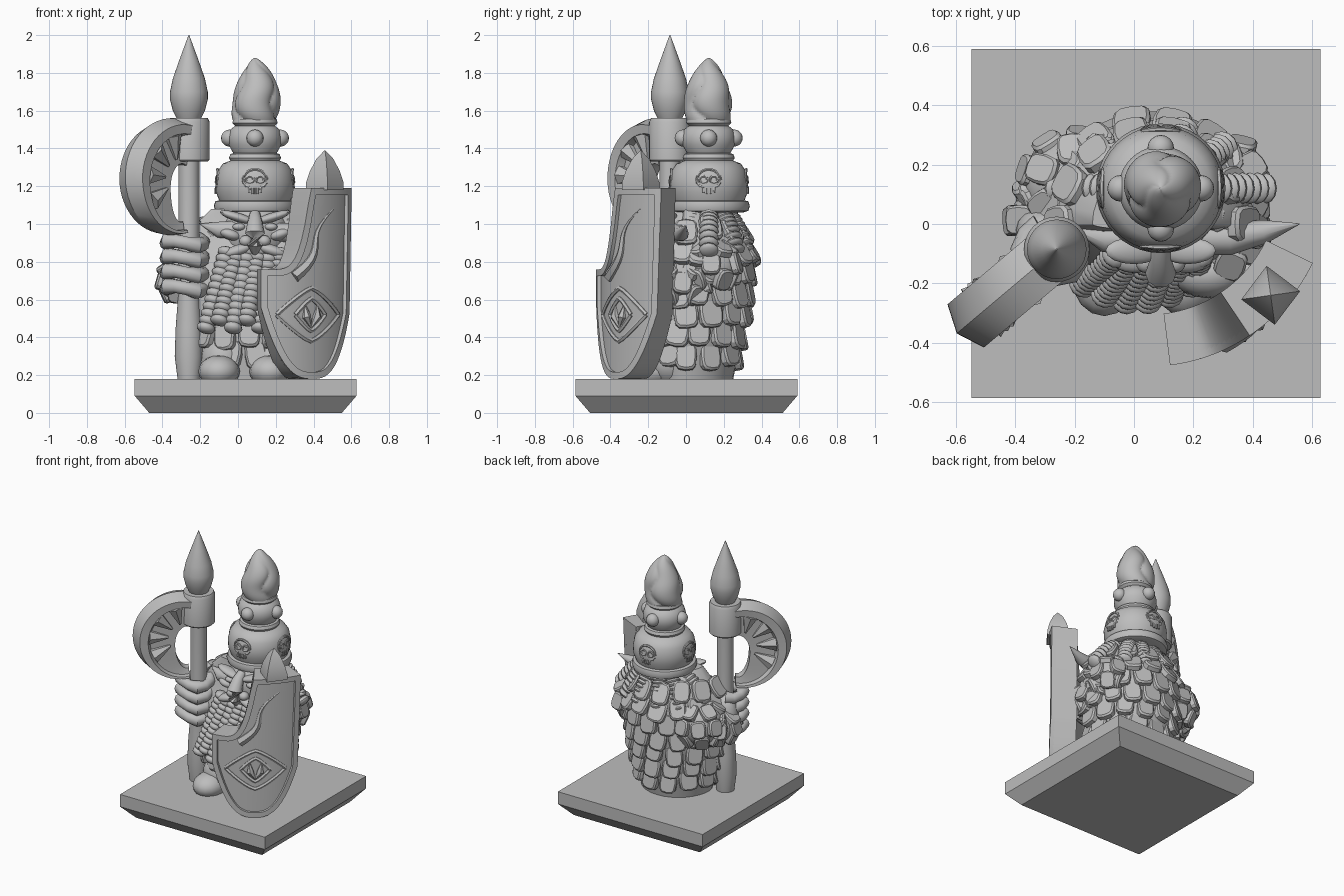
import bpy, bmesh, math, random
from math import sin, cos, pi, radians
from mathutils import Vector, Matrix

random.seed(4)
UP = Vector((0, 0, 1))
if "Cube" in bpy.data.objects:
    bpy.data.objects.remove(bpy.data.objects["Cube"])

mat = bpy.data.materials.new("plain grey")
mat.use_nodes = True
grey = (0.51, 0.51, 0.51, 1)
mat.diffuse_color = grey
mat.node_tree.nodes["Principled BSDF"].inputs["Base Color"].default_value = grey


def finish(name, bm, angle=40):
    bmesh.ops.recalc_face_normals(bm, faces=bm.faces)
    mesh = bpy.data.meshes.new(name)
    bm.to_mesh(mesh)
    bm.free()
    mesh.materials.append(mat)
    ob = bpy.data.objects.new(name, mesh)
    bpy.context.collection.objects.link(ob)
    if angle:
        bpy.ops.object.select_all(action="DESELECT")
        ob.select_set(True)
        bpy.context.view_layer.objects.active = ob
        bpy.ops.object.shade_smooth_by_angle(angle=radians(angle))


def loft(bm, rings):
    """Skin closed rings and cap both ends."""
    rows = [[bm.verts.new(p) for p in ring] for ring in rings]
    for a, b in zip(rows, rows[1:]):
        for i in range(len(a)):
            j = (i + 1) % len(a)
            bm.faces.new((a[i], a[j], b[j], b[i]))
    bm.faces.new(rows[0])
    bm.faces.new(rows[-1])


def lathe(bm, x, y, profile, sides=32, turn=0.0):
    loft(bm, [[(x + r * cos(turn + 2 * pi * i / sides), y + r * sin(turn + 2 * pi * i / sides), z)
               for i in range(sides)] for r, z in profile])


def tube(bm, points, radii, sides=10):
    pts = [Vector(p) for p in points]
    rings = []
    for i, p in enumerate(pts):
        d = pts[min(i + 1, len(pts) - 1)] - pts[max(i - 1, 0)]
        q = d.to_track_quat("Z", "Y")
        r = radii[i] if isinstance(radii, (list, tuple)) else radii
        rings.append([p + q @ Vector((r * cos(2 * pi * k / sides), r * sin(2 * pi * k / sides), 0))
                      for k in range(sides)])
    loft(bm, rings)


def blob(bm, c, size, rot=None, seg=16):
    m = Matrix.Translation(c) @ (rot or Matrix()) @ Matrix.Diagonal((*size, 1))
    bmesh.ops.create_uvsphere(bm, u_segments=seg, v_segments=seg // 2 + 2, radius=1, matrix=m)


def plate(bm, pos, normal, w, h, t=0.02, tilt=0.2):
    """One rounded scale, lifted at its lower edge."""
    n = Vector(normal).normalized()
    right = UP.cross(n).normalized()
    right = Matrix.Rotation(random.uniform(-0.15, 0.15), 3, n) @ right
    up = (n.cross(right) - n * tilt).normalized()
    n = right.cross(up)
    shape = []
    for k in range(12):
        c, s = cos(2 * pi * k / 12), sin(2 * pi * k / 12)
        shape.append((math.copysign(abs(c) ** 0.6, c) * w, math.copysign(abs(s) ** 0.6, s) * h))
    loft(bm, [[Vector(pos) + right * a * f + up * b * f + n * d for a, b in shape]
              for f, d in ((1, -t), (1, t * 0.5), (0.85, t))])


def braid(bm, a, b, r, n, sag=0.0):
    """Rope of overlapping rings."""
    a, b = Vector(a), Vector(b)
    rot = (b - a).to_track_quat("Z", "Y").to_matrix().to_4x4()
    for i in range(n):
        f = i / (n - 1)
        blob(bm, a.lerp(b, f) + UP * sag * sin(pi * f), (r, r, (b - a).length / n * 0.85), rot, 12)


# Chamfered square base
bm = bmesh.new()
loft(bm, [[(0.04 + sx * h, 0.002 + sy * h, z) for sx, sy in ((-1, -1), (1, -1), (1, 1), (-1, 1))]
          for h, z in ((0.51, 0), (0.587, 0.09), (0.587, 0.18))])
finish("base", bm, 0)

# Staff, collar and finial
SX, SY = -0.26, -0.085
bm = bmesh.new()
lathe(bm, SX, SY, [(0.06, 0.18), (0.075, 0.3), (0.07, 0.45), (0.055, 0.65), (0.055, 1.35)])
lathe(bm, SX, SY, [(0.1, 1.33), (0.11, 1.34), (0.11, 1.54), (0.1, 1.56)])
lathe(bm, SX, SY, [(0.06, 1.55), (0.085, 1.6), (0.1, 1.66), (0.1, 1.7), (0.085, 1.77),
                   (0.05, 1.87), (0.002, 2.0)])
finish("staff", bm)

# Crescent axe blade: thick rim, ridged edge, thin inner web and teeth
bm = bmesh.new()
rings, N = [], 32
for i in range(N + 1):
    a = radians(112 - 212 * i / N)
    out = Vector((0.12 + 0.32 * cos(a), 0, 1.25 + 0.31 * sin(a)))
    inn = Vector((0.08 + 0.08 * cos(a), 0, 1.19 + (0.13 if a > 0 else 0.18) * sin(a)))
    slim = 1 - 0.6 * max(0, i / N - 0.6)
    side = [(0.14, 0.095), (0.34, 0.09), (0.4, 0.05), (1, 0.04)]
    sec = [(0, 0)] + side + [(f, -t) for f, t in reversed(side)]
    rings.append([out.lerp(inn, f) + Vector((0, t * slim, 0)) for f, t in sec])
loft(bm, rings)
for s in (-1, 1):
    for deg in range(-30, 111, 35):
        a = radians(deg)
        m = (Matrix.Translation((0.1 + 0.17 * cos(a), s * 0.05, 1.24 + 0.17 * sin(a)))
             @ Matrix.Rotation(math.atan2(-cos(a), -sin(a)), 4, "Y"))
        bmesh.ops.create_cone(bm, cap_ends=True, segments=6, radius1=0.055, radius2=0.008, depth=0.13, matrix=m)
ang = math.atan2(-0.64, -0.76)
bm.transform(Matrix.Translation((SX, SY, 0)) @ Matrix.Rotation(ang, 4, "Z"))
finish("axe_blade", bm, 30)

# Cloaked body with overlapping scales
BX = 0.06
PROFILE = [(0.18, 0.25), (0.3, 0.275), (0.5, 0.32), (0.7, 0.345), (0.85, 0.35), (0.98, 0.305), (1.08, 0.2)]


def body_radius(z):
    for (z0, r0), (z1, r1) in zip(PROFILE, PROFILE[1:]):
        if z <= z1:
            return r0 + (r1 - r0) * (z - z0) / (z1 - z0)


def body_point(a, z):
    r = body_radius(z)
    front = 0.65 if z < 0.6 else max(0.1, 0.65 - 1.5 * (z - 0.6))
    return Vector((BX + r * cos(a), r * sin(a) * (front if sin(a) < 0 else 1), z))


bm = bmesh.new()
loft(bm, [[body_point(2 * pi * i / 32, z) for i in range(32)] for z, r in PROFILE])
finish("body", bm)

bm = bmesh.new()
for row in range(7):
    z = 0.31 + row * 0.11
    n = int(2 * pi * body_radius(z) / 0.13)
    for i in range(n):
        a = 2 * pi * (i + row % 2 / 2) / n
        if z > 0.5 and sin(a) < -0.35:
            continue
        plate(bm, body_point(a, z + random.uniform(-0.015, 0.015)), (cos(a), sin(a), 0.4 if z > 0.85 else 0),
              0.061 + random.uniform(-0.005, 0.005), 0.077)
finish("cloak_scales", bm, 30)

# Scaled sleeves
bm = bmesh.new()
for c, size in (((-0.2, 0.13, 0.74), (0.17, 0.17, 0.16)), ((-0.3, 0.02, 0.7), (0.11, 0.13, 0.11)),
                ((0.34, 0.12, 0.78), (0.09, 0.15, 0.13)), ((0.34, -0.03, 0.68), (0.09, 0.15, 0.1))):
    blob(bm, c, size)
    for lat in (-35, 5, 45):
        k = max(5, int(2 * pi * size[0] * cos(radians(lat)) / 0.11))
        for i in range(k):
            a, e = 2 * pi * (i + lat / 80) / k, radians(lat)
            d = Vector((cos(a) * cos(e), sin(a) * cos(e), sin(e)))
            plate(bm, Vector(c) + Vector(x * y for x, y in zip(d, size)), d, 0.052, 0.06)
finish("sleeves", bm, 30)

# Hand gripping the staff, with knuckles, and the shield hand
bm = bmesh.new()
for i in range(4):
    z = 0.66 + i * 0.08
    arc = [radians(-250 + 33 * k) for k in range(10)]
    tube(bm, [(-0.28 + 0.1 * cos(a), -0.09 + 0.085 * sin(a), z + 0.012 * sin(2 * a)) for a in arc],
         [0.036 + 0.01 * (k % 3 == 0) for k in range(10)])
blob(bm, (-0.3, -0.02, 0.76), (0.1, 0.08, 0.15))
blob(bm, (0.25, -0.17, 0.66), (0.12, 0.08, 0.09))
finish("hands", bm)

# Boots
bm = bmesh.new()
for x in (-0.1, 0.17):
    blob(bm, (x, -0.18, 0.22), (0.11, 0.13, 0.085))
    blob(bm, (x + 0.02, -0.08, 0.28), (0.12, 0.13, 0.14))
finish("boots", bm)

# Head: face, hooked nose, then brows, eyes, nostrils, cheeks and moustache
HX, HY = 0.09, 0.12
bm = bmesh.new()
blob(bm, (HX, 0.02, 0.95), (0.18, 0.14, 0.17))
tube(bm, [(HX, -0.08, 1.05), (HX, -0.13, 1.01), (HX, -0.165, 0.95), (HX, -0.165, 0.89), (HX, -0.14, 0.83)],
     [0.03, 0.04, 0.052, 0.042, 0.008])
for s in (-1, 1):
    tilt = Matrix.Rotation(-s * 0.3, 4, "Y")
    blob(bm, (HX + s * 0.09, -0.09, 1.035), (0.1, 0.045, 0.024), tilt)
    blob(bm, (HX + s * 0.085, -0.1, 0.985), (0.034, 0.025, 0.02))
    blob(bm, (HX + s * 0.05, -0.13, 0.91), (0.034, 0.035, 0.03))
    blob(bm, (HX + s * 0.13, -0.07, 0.945), (0.06, 0.05, 0.03), tilt)
    blob(bm, (HX + s * 0.09, -0.12, 0.86), (0.08, 0.045, 0.03), Matrix.Rotation(s * 0.3, 4, "Y"))
finish("face", bm)

# Long pointed ears
bm = bmesh.new()
tube(bm, [(0.18, -0.05, 0.96), (0.32, -0.05, 0.95), (0.44, -0.025, 0.95), (0.556, 0, 0.99)],
     [0.05, 0.055, 0.04, 0.002])
tube(bm, [(0, -0.05, 0.97), (-0.1, -0.05, 0.97), (-0.2, -0.02, 1.0)], [0.05, 0.045, 0.002])
finish("ears", bm)

# Ringed beard strands and hair braids
bm = bmesh.new()
for i in range(6):
    f = i / 5
    braid(bm, (HX - 0.15 + 0.28 * f, -0.1, 0.85),
          (-0.17 + 0.36 * f, -0.2 - 0.06 * sin(pi * f), 0.45 + 0.04 * (i % 2)), 0.05, 12)
finish("beard", bm)
bm = bmesh.new()
for deg in (-40, 0, 45, 75, 105, 135, 180, 220):
    a = radians(deg)
    reach = 0.35 if abs(cos(a)) > 0.75 else 0.3
    braid(bm, (HX + 0.15 * cos(a), HY + 0.1 * sin(a), 1.05),
          (HX + reach * cos(a), HY + 0.2 * sin(a), 0.86), 0.053, 9, 0.03)
finish("hair_braids", bm)

# Helmet with rolled bands
bm = bmesh.new()
lathe(bm, HX, HY, [(0.18, 1.06), (0.21, 1.07), (0.218, 1.095), (0.21, 1.12), (0.19, 1.125), (0.207, 1.17),
                   (0.21, 1.22), (0.198, 1.28), (0.17, 1.32), (0.13, 1.335), (0.138, 1.35), (0.13, 1.37),
                   (0.115, 1.375), (0.14, 1.42), (0.142, 1.46), (0.13, 1.5), (0.105, 1.52),
                   (0.12, 1.535), (0.115, 1.555), (0.08, 1.56)], 40)
finish("helmet", bm)

# Studs and skull reliefs on the four sides of the helmet
studs, skulls = bmesh.new(), bmesh.new()
for k in range(4):
    turn = Matrix.Translation((HX, HY, 0)) @ Matrix.Rotation(k * pi / 2, 4, "Z")
    blob(studs, turn @ Vector((0, -0.135, 1.455)), (0.045, 0.045, 0.045))

    def on_helmet(x, z):
        return turn @ Vector((x, -math.sqrt(0.207 ** 2 - x * x) + 0.12 * max(0, z - 1.22), z))

    circle = [radians(30 * i) for i in range(13)]
    tube(skulls, [on_helmet(0.062 * cos(a), 1.235 + 0.055 * sin(a)) for a in
                  (radians(-40 + 20 * i) for i in range(14))], 0.008, 6)
    for s in (-1, 1):
        tube(skulls, [on_helmet(s * 0.027 + 0.02 * cos(a), 1.235 + 0.018 * sin(a)) for a in circle], 0.007, 6)
        tube(skulls, [on_helmet(s * 0.048, 1.2), on_helmet(s * 0.032, 1.195), on_helmet(s * 0.03, 1.165)], 0.008, 6)
        tube(skulls, [on_helmet(s * 0.011, 1.19), on_helmet(s * 0.011, 1.16)], 0.008, 6)
finish("helmet_studs", studs)
finish("helmet_skulls", skulls)

# Twisted flame crest
bm = bmesh.new()
rings = []
for i in range(33):
    f = i / 32
    r = 0.004 + 0.128 * max(0, sin(pi * (0.33 + 0.67 * f))) ** 0.75
    ring = []
    for k in range(60):
        a = 2 * pi * k / 60
        rr = r * (0.82 + 0.18 * abs(sin(1.5 * (a + 1.3 * f + 0.5 * sin(7 * f)))) ** 0.6)
        ring.append((HX + rr * cos(a) + 0.02 * f * sin(pi * f), HY + rr * sin(a), 1.55 + 0.33 * f))
    rings.append(ring)
loft(bm, rings)
finish("flame_crest", bm, 35)

# Shield: notched outline wrapped on an upright cylinder, narrowing downward
WIDE, COLS, RADIUS = 0.59, 32, 0.617
AXIS = Vector((0.046, 0.137, 0))


def shield_point(u, z, depth=0.0):
    t = 2 * u * (1 - 0.06 * (1.18 - z)) / WIDE - 1
    a = radians(-54.4 + 28.6 * t)
    return AXIS + Vector(((RADIUS - depth) * cos(a), (RADIUS - depth) * sin(a), z))


columns = [WIDE * i / COLS for i in range(COLS + 1)]
tops = [(u, 0.76 + 0.43 * min(1, max(0, (u - 0.05) / 0.22)) ** 4) for u in columns]
lows = [(u, 0.18 + 0.38 * abs((u - 0.3) / 0.3) ** 2.7) for u in columns]
bm = bmesh.new()
loft(bm, [[shield_point(*low, 0.02), shield_point(*top, 0.02), shield_point(*top, 0.175),
           shield_point(*low, 0.175)] for low, top in zip(lows, tops)])
finish("shield", bm, 30)

# Raised flat rim following the shield outline
outline = tops + lows[::-1]
rings = []
for i in range(len(outline) + 1):
    u, z = outline[i % len(outline)]
    (u0, z0), (u1, z1) = outline[i % len(outline) - 1], outline[(i + 1) % len(outline)]
    side = Vector((z1 - z0, u0 - u1)).normalized() * 0.036
    iu, iz = u + side.x, z + side.y
    rings.append([shield_point(u, z), shield_point(u, z, 0.03),
                  shield_point(iu, iz, 0.03), shield_point(iu, iz)])
bm = bmesh.new()
loft(bm, rings)
finish("shield_rim", bm, 30)

# Shield relief: eye, lozenge and wavy flame
bm = bmesh.new()
for s in (-1, 1):
    for wide, high in ((0.21, 0.14), (0.1, 0.085)):
        tube(bm, [shield_point(0.3 + wide * t / 6, 0.52 + s * high * (1 - abs(t / 6) ** 1.3), 0.022)
                  for t in range(-6, 7)], 0.014, 6)
    tube(bm, [shield_point(0.3 + s * 0.04, 0.57, 0.02), shield_point(0.3 + s * 0.035, 0.51, 0.015),
              shield_point(0.3, 0.45, 0.02)], [0.004, 0.026, 0.004], 6)
tube(bm, [shield_point(0.19 + 0.26 * t / 12 + 0.035 * sin(t / 1.9), 0.72 + 0.36 * t / 12, 0.022)
          for t in range(13)], [0.034 - 0.0025 * t for t in range(13)], 6)
finish("shield_relief", bm)

# Four-sided spike on the shield
bm = bmesh.new()
lathe(bm, 0.46, -0.24, [(0.1, 1.18), (0.1, 1.22), (0.08, 1.28), (0.045, 1.345), (0.002, 1.39)], 4, radians(8))
finish("shield_spike", bm, 30)
